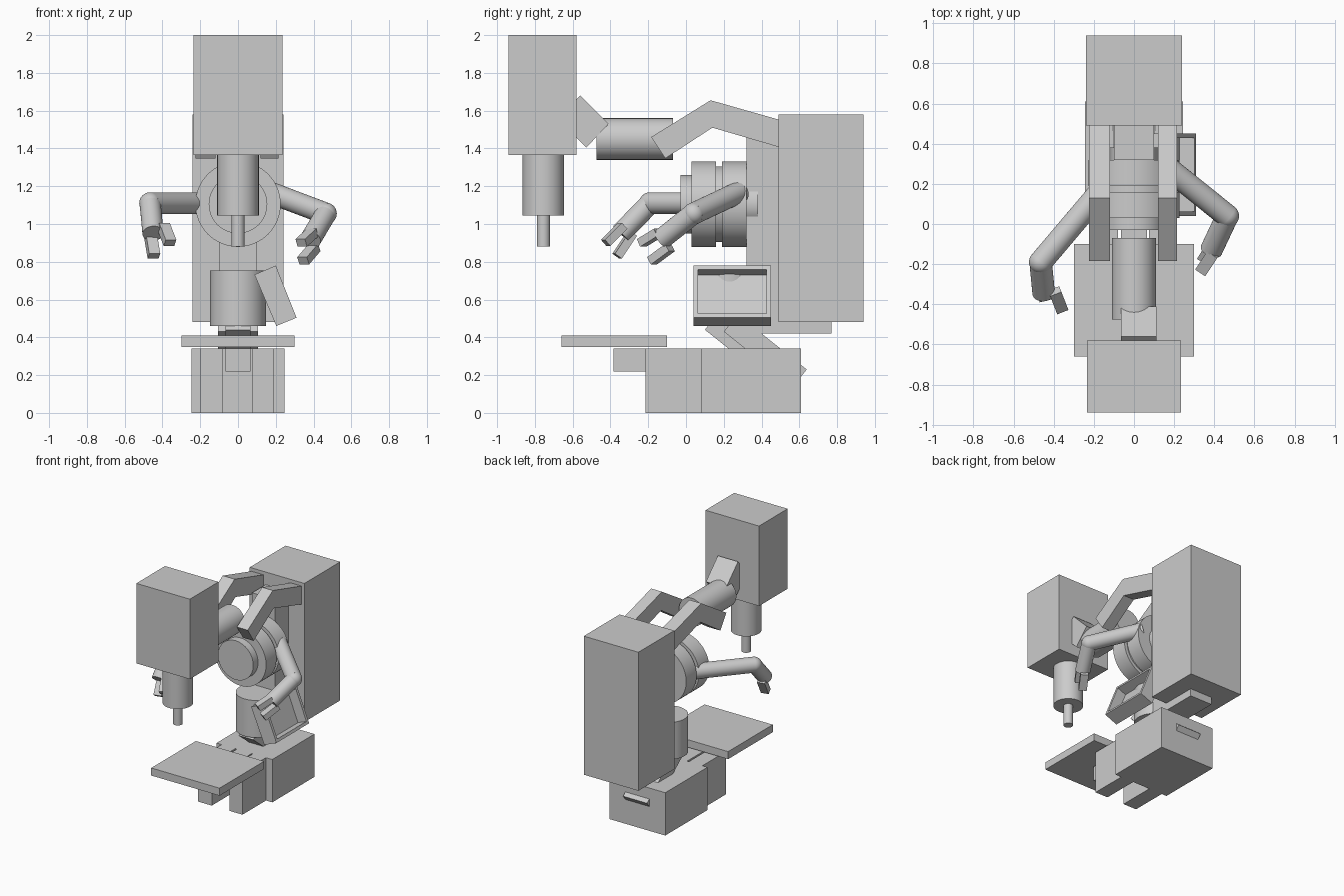
import bpy, bmesh
from mathutils import Vector, Matrix

if "Cube" in bpy.data.objects:
    bpy.data.objects.remove(bpy.data.objects["Cube"])


def finish(bm, name, smooth=False):
    bmesh.ops.recalc_face_normals(bm, faces=bm.faces)
    me = bpy.data.meshes.new(name)
    bm.to_mesh(me)
    bm.free()
    ob = bpy.data.objects.new(name, me)
    bpy.context.collection.objects.link(ob)
    if smooth:
        bpy.ops.object.select_all(action='DESELECT')
        ob.select_set(True)
        bpy.context.view_layer.objects.active = ob
        bpy.ops.object.shade_smooth_by_angle()
    return ob


def prism(name, pts, lo, hi, axis='x'):
    """Extrude a (y,z) profile along x, or an (x,z) profile along y."""
    bm = bmesh.new()
    place = (lambda a, b, t: (t, a, b)) if axis == 'x' else (lambda a, b, t: (a, t, b))
    rings = [[bm.verts.new(place(a, b, t)) for a, b in pts] for t in (lo, hi)]
    n = len(pts)
    bm.faces.new(rings[0])
    bm.faces.new(rings[1])
    for i in range(n):
        j = (i + 1) % n
        bm.faces.new((rings[0][i], rings[0][j], rings[1][j], rings[1][i]))
    return bm


def box(name, x0, x1, y0, y1, z0, z1):
    finish(prism(name, [(y0, z0), (y1, z0), (y1, z1), (y0, z1)], x0, x1), name)


def aim(p, q, up=Vector((0, 0, 1))):
    """Matrix at the midpoint of p-q, with local z along it."""
    d = (q - p).normalized()
    x = up.cross(d).normalized() if abs(up.dot(d)) < 0.999 else Vector((1, 0, 0))
    m = Matrix((x, d.cross(x), d)).transposed().to_4x4()
    m.translation = (p + q) / 2
    return m


def cyl(name, p, q, r, segs=48):
    p, q = Vector(p), Vector(q)
    bm = bmesh.new()
    bmesh.ops.create_cone(bm, cap_ends=True, segments=segs, radius1=r, radius2=r,
                          depth=(q - p).length, matrix=aim(p, q))
    finish(bm, name, True)


def bar(name, p, q, w, h):
    p, q = Vector(p), Vector(q)
    bm = bmesh.new()
    size = Matrix.Diagonal((w, h, (q - p).length, 1))
    bmesh.ops.create_cube(bm, size=1, matrix=aim(p, q) @ size)
    finish(bm, name)


def ball(name, c, r):
    bm = bmesh.new()
    bmesh.ops.create_uvsphere(bm, u_segments=32, v_segments=16, radius=r,
                              matrix=Matrix.Translation(c))
    finish(bm, name, True)


# base, front feet and floating tray
box("base", -.245, .245, .08, .61, 0, .34)
box("base_tongue", -.065, .065, -.385, .09, .22, .34)
for side, x0, x1 in (("left", -.2, -.08), ("right", .075, .19)):
    box(side + "_foot", x0, x1, -.215, .09, 0, .34)
box("tray", -.3, .3, -.66, -.1, .35, .41)

# slanted links rising out of the base
d, n = Vector((.78, -.62)), Vector((.62, .78))
for name, corner, length, thick, hw in (("front_link", (.1, .44), .36, .12, .065),
                                        ("rear_link", (.2, .43), .47, .117, .105)):
    c = Vector(corner)
    pts = [tuple(v) for v in (c, c + d * length, c + d * length + n * thick, c + n * thick)]
    finish(prism(name, pts, -hw, hw), name)

# waist drum, spine and backpack
cyl("waist_drum", (0, .23, .46), (0, .23, .755), .148)
box("spine", -.1, .1, .32, .77, .42, 1.48)
box("backpack", -.24, .24, .49, .94, .48, 1.58)

# chest drum made of stacked discs
for name, y0, y1, r in (("chest_cap", -.03, .04, .155), ("chest_front_ring", .03, .16, .226),
                        ("chest_core", .15, .2, .2), ("chest_rear_ring", .19, .32, .226),
                        ("chest_back_plate", .31, .38, .12)):
    cyl(name, (0, y0, 1.105), (0, y1, 1.105), r, 64)

# bent brackets from the backpack
bend = [(.5, 1.55), (.13, 1.655), (-.185, 1.46), (-.11, 1.347), (.14, 1.51), (.5, 1.405)]
for side, x0, x1 in (("left", -.225, -.12), ("right", .12, .215)):
    finish(prism("b", bend, x0, x1), side + "_shoulder_bracket")

# neck and suspended head
cyl("neck_cylinder", (0, -.475, 1.45), (0, -.07, 1.45), .11)
finish(prism("n", [(-.56, 1.68), (-.41, 1.53), (-.527, 1.405), (-.68, 1.555)], -.065, .112),
       "neck_link")
box("head", -.235, .235, -.94, -.58, 1.365, 2)
cyl("nozzle", (0, -.755, 1.045), (0, -.755, 1.38), .11)
cyl("nozzle_tip", (0, -.755, .88), (0, -.755, 1.06), .035)

# tilted open bin at the hip
bm = prism("bin", [(.087, .732), (.2, .78), (.31, .504), (.203, .46)], .04, .45, 'y')
bmesh.ops.recalc_face_normals(bm, faces=bm.faces)
mouth = max(bm.faces, key=lambda f: f.normal.dot(Vector((.93, 0, .37))))
bmesh.ops.inset_region(bm, faces=[mouth], thickness=.032)
floor = bmesh.ops.extrude_discrete_faces(bm, faces=[mouth])["faces"][0]
bmesh.ops.translate(bm, verts=floor.verts, vec=Vector((-.93, 0, -.37)) * .08)
finish(bm, "hip_bin")

# arms with two fingers each: shoulder, elbow, wrist, then finger base/tip pairs
arms = {
    "left": ((-.16, .17, 1.11), (-.465, -.19, 1.11), (-.45, -.345, .95),
             ((-.395, -.335, .99), (-.36, -.425, .9)), ((-.465, -.285, .95), (-.445, -.365, .83))),
    "right": ((.16, .285, 1.17), (.465, .04, 1.055), (.385, -.13, .92),
              ((.395, -.145, .955), (.335, -.235, .9)), ((.405, -.085, .875), (.345, -.18, .805))),
}
for side, (shoulder, elbow, wrist, *fingers) in arms.items():
    cyl(side + "_upper_arm", shoulder, elbow, .058, 32)
    ball(side + "_elbow", elbow, .058)
    cyl(side + "_forearm", elbow, wrist, .056, 32)
    for i, (p, q) in enumerate(fingers):
        bar(f"{side}_finger_{i + 1}", p, q, .06, .045)
